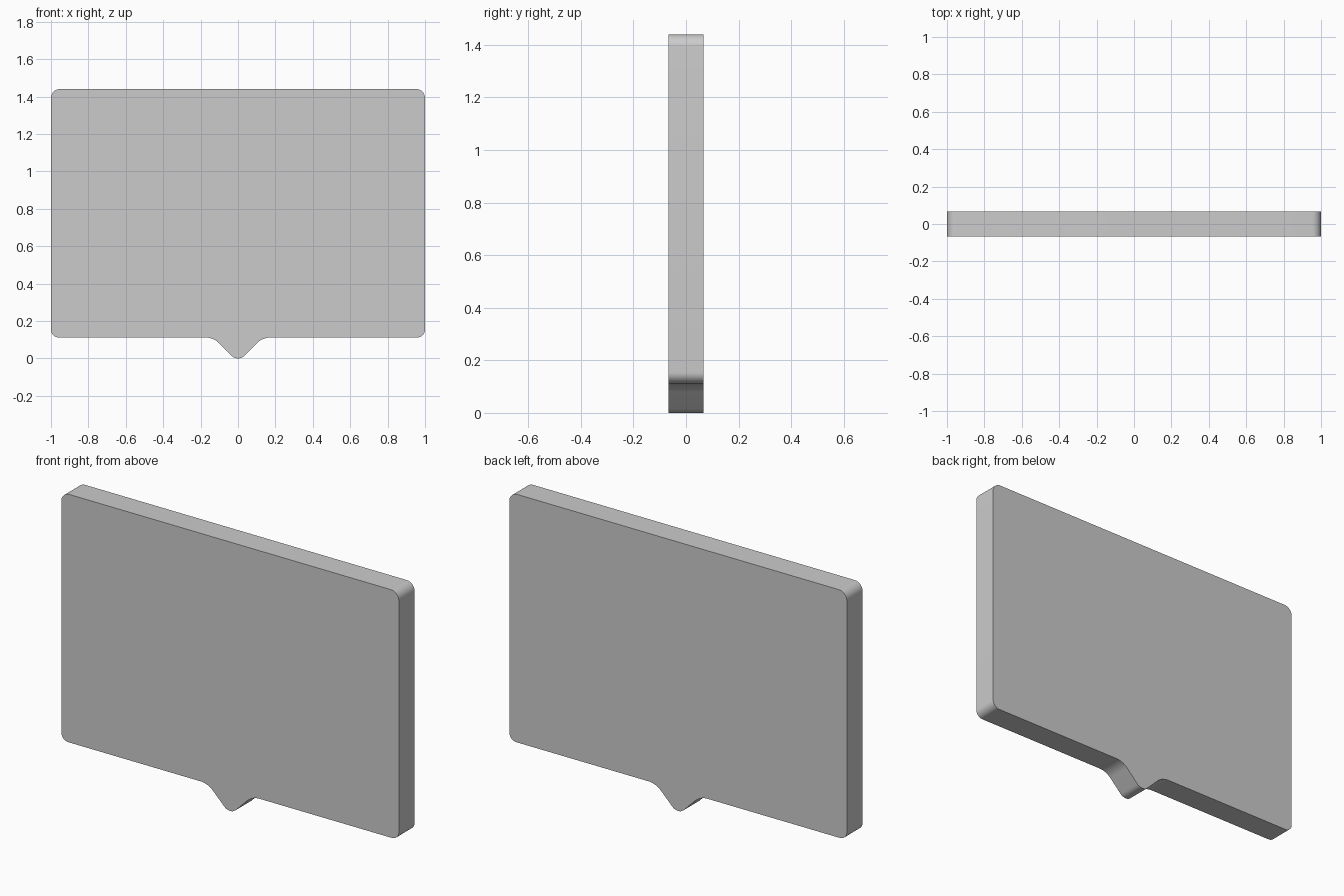
import bpy, bmesh, math
from mathutils import Vector

if "Cube" in bpy.data.objects:
    bpy.data.objects.remove(bpy.data.objects["Cube"])

HALF_DEPTH = 0.067

# Right half of the outline, tip to top: (x, z, corner radius)
right = [(0.132, 0.112, 0.105), (1.0, 0.112, 0.042), (1.0, 1.44, 0.048)]
tip = [(0.0, -0.02, 0.048)]
corners = tip + right + [(-x, z, r) for x, z, r in reversed(right)]


def rounded(corners, steps=10):
    """Replace every corner of a polygon with a tangent arc."""
    pts = []
    n = len(corners)
    for i, (x, z, r) in enumerate(corners):
        p = Vector((x, z))
        a = (Vector(corners[i - 1][:2]) - p).normalized()
        b = (Vector(corners[(i + 1) % n][:2]) - p).normalized()
        half = a.angle(b) / 2
        centre = p + (a + b).normalized() * (r / math.sin(half))
        start = p + a * (r / math.tan(half)) - centre
        end = p + b * (r / math.tan(half)) - centre
        sweep = math.pi - 2 * half
        for k in range(steps + 1):
            t = k / steps
            v = (start * math.sin((1 - t) * sweep) + end * math.sin(t * sweep)) / math.sin(sweep)
            pts.append(centre + v)
    return pts


# Speech bubble panel: outline extruded front to back
bm = bmesh.new()
front = bm.faces.new([bm.verts.new((p.x, -HALF_DEPTH, p.y)) for p in rounded(corners)])
ext = bmesh.ops.extrude_face_region(bm, geom=[front], use_keep_orig=True)
bmesh.ops.translate(bm, vec=(0, 2 * HALF_DEPTH, 0),
                    verts=[g for g in ext["geom"] if isinstance(g, bmesh.types.BMVert)])
bmesh.ops.recalc_face_normals(bm, faces=bm.faces)
mesh = bpy.data.meshes.new("speech_bubble")
bm.to_mesh(mesh)
bm.free()

bubble = bpy.data.objects.new("speech_bubble", mesh)
bpy.context.collection.objects.link(bubble)
bpy.context.view_layer.objects.active = bubble
bubble.select_set(True)
bpy.ops.object.shade_smooth_by_angle(angle=math.radians(30))
